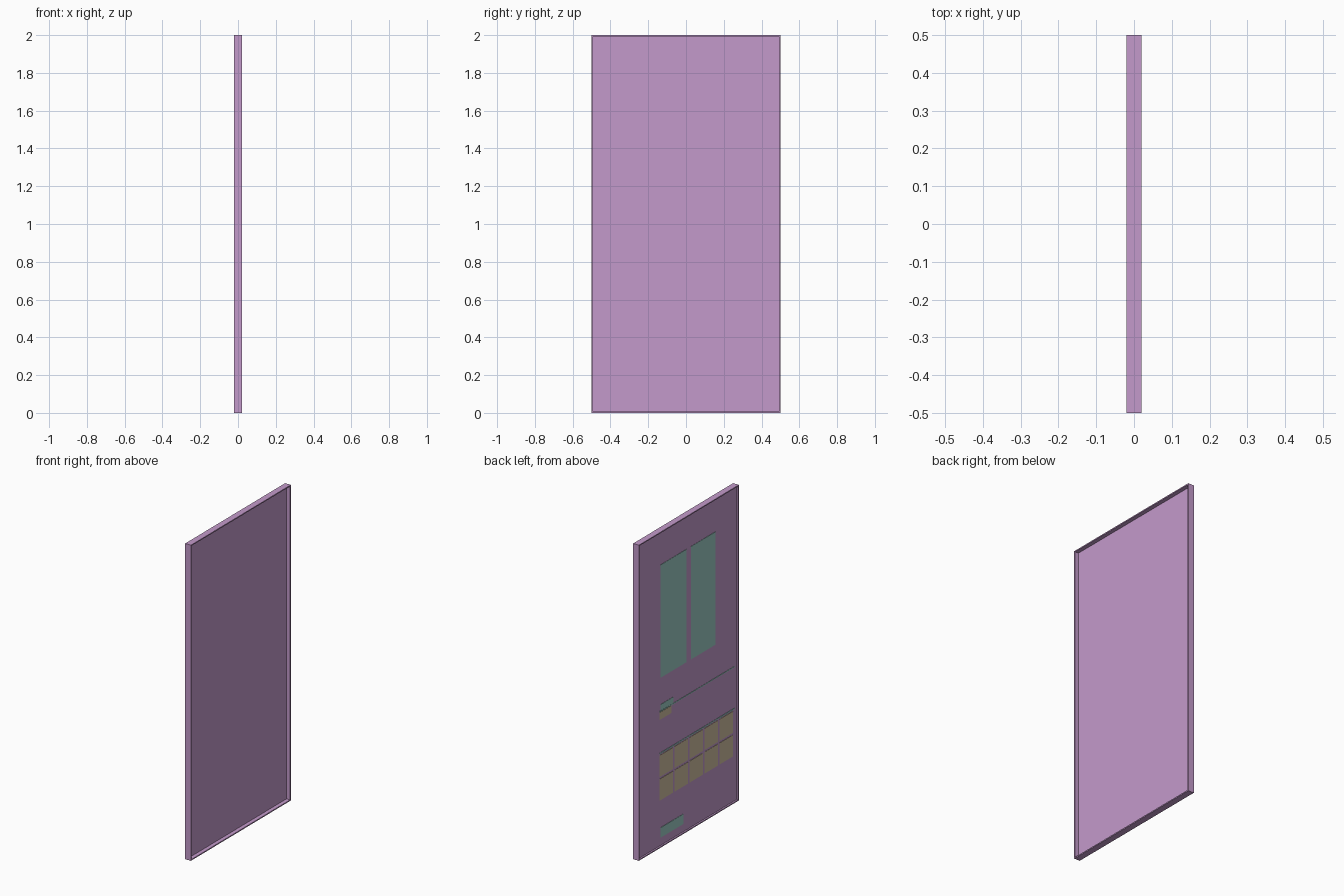
import bpy, bmesh
from mathutils import Matrix, Vector

cube = bpy.data.objects.get("Cube")
if cube:
    bpy.data.objects.remove(cube, do_unlink=True)


def material(name, srgb):
    lin = [((c / 255 + 0.055) / 1.055) ** 2.4 for c in srgb]
    m = bpy.data.materials.new(name)
    m.use_nodes = True
    m.diffuse_color = (*lin, 1)
    m.node_tree.nodes["Principled BSDF"].inputs["Base Color"].default_value = (*lin, 1)
    return m


PURPLE = material("soft_purple", (196, 154, 203))
GREEN = material("pale_teal", (156, 204, 198))
TAN = material("warm_tan", (209, 191, 162))

W, H, T = 1.0, 2.0, 0.04      # width (y), height (z), thickness (x)
RIM = 0.01
FLOOR_X = -0.01               # face of the recessed panel on the -x side
PLATE = 0.002


def add_object(name, bm, mat):
    mesh = bpy.data.meshes.new(name)
    bm.to_mesh(mesh)
    bm.free()
    mesh.materials.append(mat)
    obj = bpy.data.objects.new(name, mesh)
    bpy.context.collection.objects.link(obj)
    return obj


def box_mesh(lo, hi):
    lo, hi = Vector(lo), Vector(hi)
    bm = bmesh.new()
    bmesh.ops.create_cube(bm, size=1, matrix=Matrix.Translation((lo + hi) / 2)
                          @ Matrix.Diagonal((*(hi - lo), 1)))
    return bm


def plate(name, y0, y1, z0, z1, mat):
    bm = box_mesh((FLOOR_X - PLATE, y0, z0), (FLOOR_X, y1, z1))
    return add_object(name, bm, mat)


# Thin slab with a rim, recessed deeply on +x and shallowly on -x
bm = box_mesh((-T / 2, -W / 2, 0), (T / 2, W / 2, H))
bm.normal_update()
for side, depth in ((1, 0.025), (-1, T / 2 + FLOOR_X)):
    face = next(f for f in bm.faces if f.normal.x * side > 0.9 and f.calc_area() > 1)
    bmesh.ops.inset_individual(bm, faces=[face], thickness=RIM)
    floor = bmesh.ops.extrude_discrete_faces(bm, faces=[face])["faces"][0]
    bmesh.ops.translate(bm, verts=floor.verts, vec=(-side * depth, 0, 0))
bm.normal_update()
add_object("framed_panel", bm, PURPLE)

# Two tall window plates
plate("left_window", 0.01, 0.27, 1.07, 1.785, GREEN)
plate("right_window", -0.28, -0.035, 1.07, 1.785, GREEN)

# Small label plates around the middle line
plate("upper_tab", 0.14, 0.27, 0.861, 0.90, GREEN)
plate("lower_tab", 0.16, 0.28, 0.806, 0.853, TAN)
plate("middle_line", -0.475, 0.28, 0.854, 0.860, GREEN)

# Grid of tiles with a line above it
plate("grid_line", -0.475, 0.28, 0.588, 0.595, GREEN)
for row, z in enumerate((0.295, 0.445)):
    for col in range(5):
        y = 0.28 - 0.15 * col
        plate(f"tile_{row + 1}_{col + 1}", y - 0.135, y, z, z + 0.136, TAN)

# Low plate near the foot
plate("bottom_label", 0.04, 0.27, 0.057, 0.12, GREEN)
